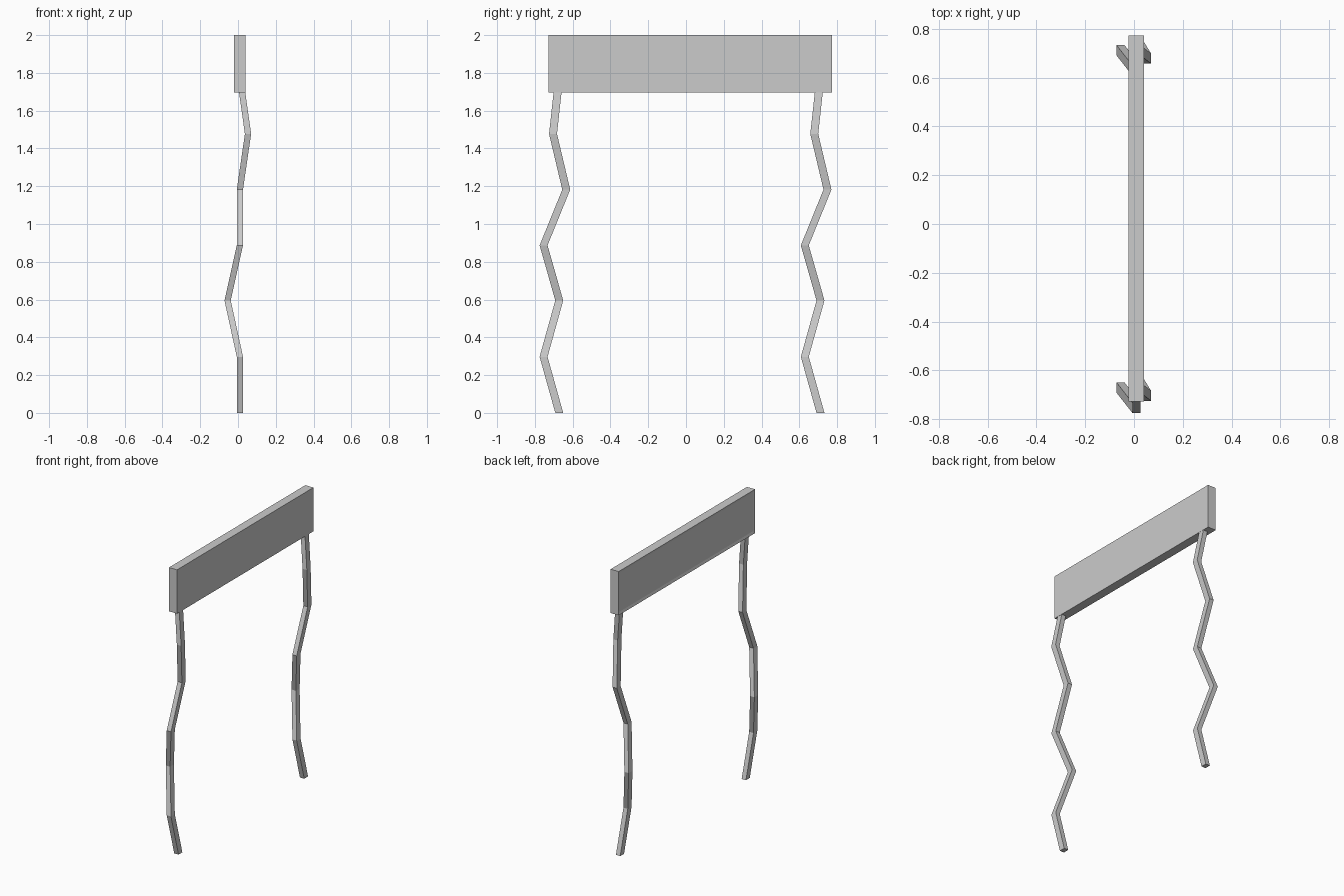
import bpy, bmesh

if "Cube" in bpy.data.objects:
    bpy.data.objects.remove(bpy.data.objects["Cube"])

# Bent post path: (x, y, z) centres of each level section
PATH = [(0.010, -0.671, 0.0), (0.010, -0.754, 0.297), (-0.055, -0.671, 0.595),
        (0.010, -0.754, 0.887), (0.010, -0.634, 1.182), (0.053, -0.704, 1.477),
        (0.022, -0.680, 1.697)]
HALF_X, HALF_Y = 0.0165, 0.021
POST_SPACING = 1.383


def finish(name, bm):
    bmesh.ops.recalc_face_normals(bm, faces=bm.faces[:])
    mesh = bpy.data.meshes.new(name)
    bm.to_mesh(mesh)
    bm.free()
    obj = bpy.data.objects.new(name, mesh)
    bpy.context.collection.objects.link(obj)
    return obj


def crooked_post(name, y_shift):
    bm = bmesh.new()
    rings = [[bm.verts.new((x + sx * HALF_X, y + y_shift + sy * HALF_Y, z))
              for sx, sy in ((-1, -1), (1, -1), (1, 1), (-1, 1))]
             for x, y, z in PATH]
    for low, high in zip(rings, rings[1:]):
        for i in range(4):
            j = (i + 1) % 4
            bm.faces.new((low[i], low[j], high[j], high[i]))
    bm.faces.new(rings[0][::-1])
    bm.faces.new(rings[-1])
    return finish(name, bm)


# Two identical crooked posts
crooked_post("front_post", 0.0)
crooked_post("back_post", POST_SPACING)

# Board on top, with a shallow framed panel on its left side
bm = bmesh.new()
bmesh.ops.create_cube(bm, size=1.0)
bmesh.ops.scale(bm, vec=(0.062, 1.5, 0.305), verts=bm.verts[:])
bmesh.ops.translate(bm, vec=(0.009, 0.022, 1.8475), verts=bm.verts[:])
bm.normal_update()
panel = [f for f in bm.faces if f.normal.x < -0.9]
bmesh.ops.inset_region(bm, faces=panel, thickness=0.025)
bmesh.ops.translate(bm, vec=(0.005, 0, 0), verts=panel[0].verts[:])
finish("sign_board", bm)
